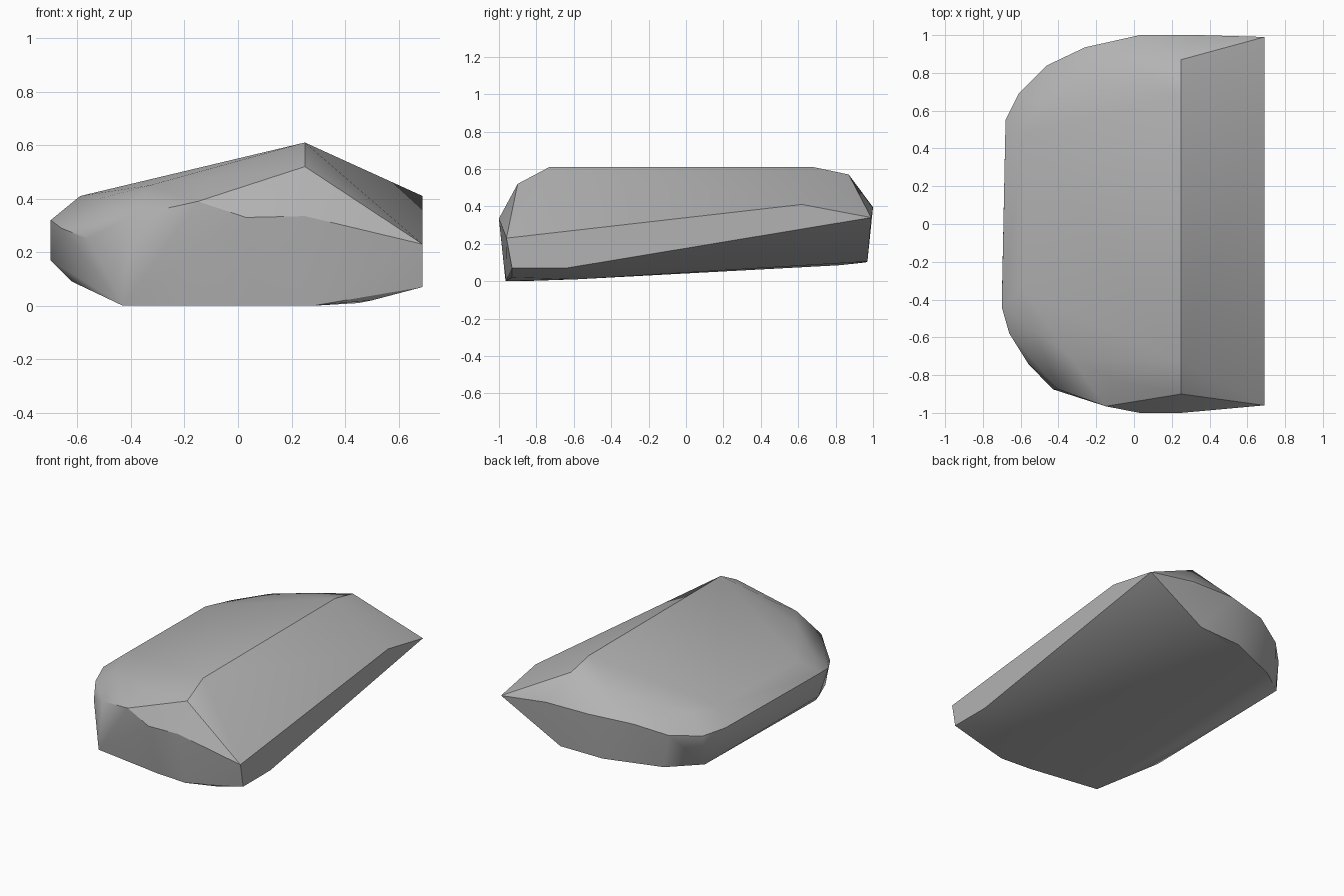
import bpy, bmesh, math

cube = bpy.data.objects.get("Cube")
if cube:
    bpy.data.objects.remove(cube, do_unlink=True)

# Plain grey stone
stone = bpy.data.materials.new("stone grey")
stone.use_nodes = True
colour = (0.45, 0.45, 0.45, 1)
stone.diffuse_color = colour
stone.node_tree.nodes["Principled BSDF"].inputs["Base Color"].default_value = colour

# Cut side: one flat vertical facet
side = 0.69
cut_facet = [(side, y, z) for y, z in
             ((-.96, .23), (.62, .41), (.99, .34), (-.64, .07), (-.93, .07))]

# Crest running front to back
crest = [(.25, y, z) for y, z in
         ((-1, .335), (-.9, .52), (-.73, .61), (.68, .61), (.87, .57))]

# Widest rim, from the front round to the back
rim = [(.03, -1, .33), (-.15, -.965, .39), (-.4, -.875, .335), (-.56, -.74, .25),
       (-.66, -.58, .29), (-.7, -.44, .32), (-.68, .55, .32), (-.61, .69, .3),
       (-.46, .84, .32), (-.26, .935, .38), (.03, 1, .395), (.35, 1, .39)]

# Shoulder of the sloping top
shoulder = [(-.59, -.35, .41), (-.52, -.57, .4), (-.33, -.71, .45), (-.1, -.83, .48),
            (-.58, .48, .41), (-.5, .65, .41), (-.3, .77, .46), (0, .84, .52)]

# Underside, tilting up toward the back
base = [(.5, -.93, .02), (.28, -.965, 0), (.06, -.95, 0), (-.43, -.875, 0),
        (-.62, -.5, .09), (-.7, -.42, .17), (-.61, .67, .1), (-.41, .82, .085),
        (-.05, .96, .1), (.26, .97, .105), (.45, -.58, .01)]

# Wrap the points in a convex shell
bm = bmesh.new()
for point in cut_facet + crest + rim + shoulder + base:
    bm.verts.new(point)
hull = bmesh.ops.convex_hull(bm, input=bm.verts)
loose = [v for v in bm.verts if not v.link_faces]
bmesh.ops.delete(bm, geom=loose, context='VERTS')
bmesh.ops.dissolve_limit(bm, angle_limit=math.radians(1), verts=bm.verts, edges=bm.edges)
bmesh.ops.recalc_face_normals(bm, faces=bm.faces)

mesh = bpy.data.meshes.new("rock")
bm.to_mesh(mesh)
bm.free()
mesh.materials.append(stone)
rock = bpy.data.objects.new("rock", mesh)
bpy.context.collection.objects.link(rock)

# Smooth the worn edges, keep the sharp ones
bpy.ops.object.select_all(action='DESELECT')
rock.select_set(True)
bpy.context.view_layer.objects.active = rock
bpy.ops.object.shade_smooth_by_angle(angle=math.radians(30))
